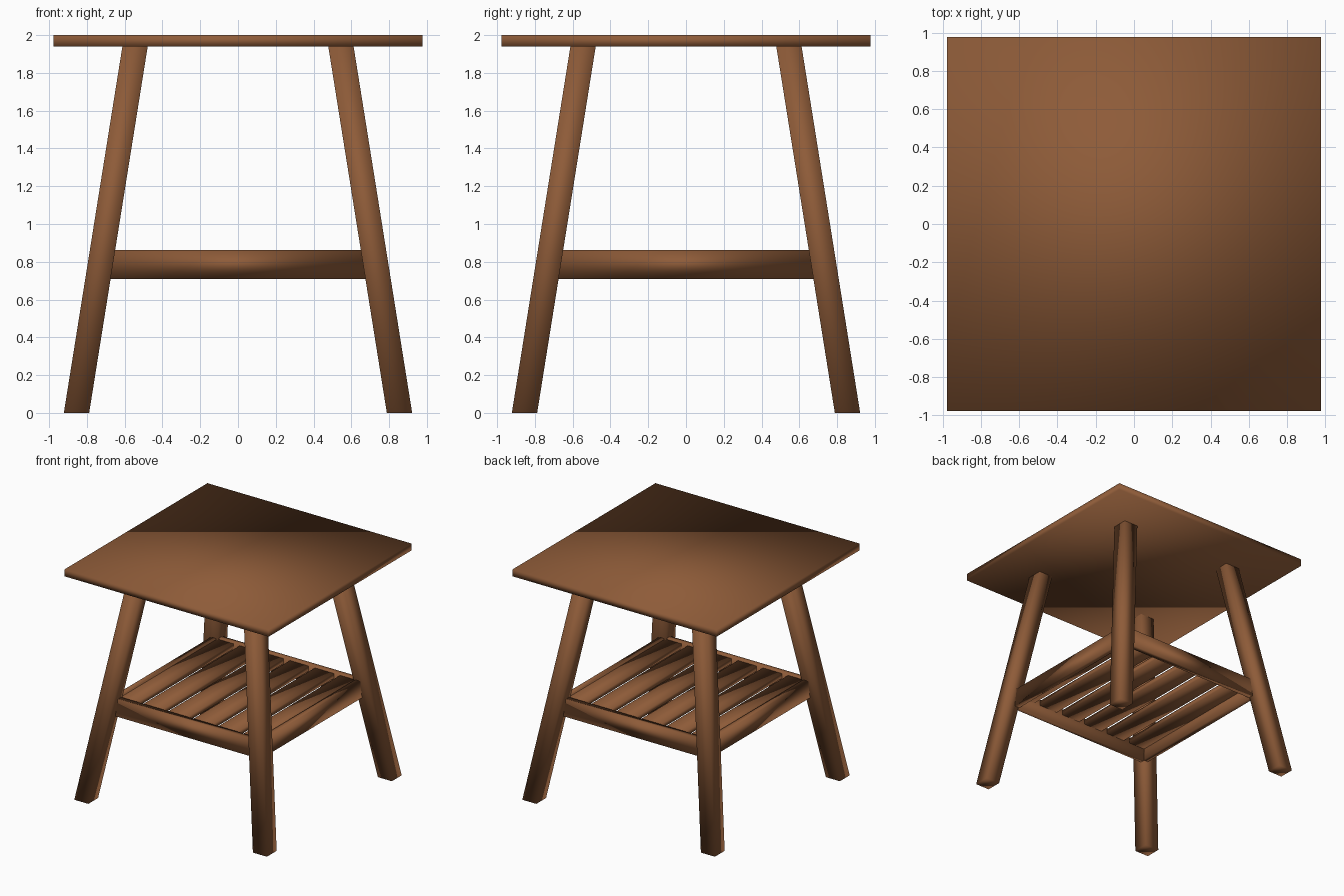
import bpy, bmesh

if "Cube" in bpy.data.objects:
    bpy.data.objects.remove(bpy.data.objects["Cube"])

wood = bpy.data.materials.new("brown wood")
wood.diffuse_color = (0.27, 0.105, 0.04, 1)
wood.use_nodes = True
wood.node_tree.nodes["Principled BSDF"].inputs["Base Color"].default_value = wood.diffuse_color


def prism(name, bottom, top, z0, z1, smooth=True):
    """Solid between two matching outlines at heights z0 and z1."""
    bm = bmesh.new()
    a = [bm.verts.new((x, y, z0)) for x, y in bottom]
    b = [bm.verts.new((x, y, z1)) for x, y in top]
    n = len(a)
    bm.faces.new(a[::-1])
    bm.faces.new(b)
    for i in range(n):
        j = (i + 1) % n
        bm.faces.new((a[i], a[j], b[j], b[i]))
    bmesh.ops.recalc_face_normals(bm, faces=bm.faces)
    me = bpy.data.meshes.new(name)
    bm.to_mesh(me)
    bm.free()
    for p in me.polygons:
        p.use_smooth = smooth
    me.materials.append(wood)
    ob = bpy.data.objects.new(name, me)
    bpy.context.collection.objects.link(ob)
    return ob


def rect(cx, cy, hx, hy):
    return [(cx - hx, cy - hy), (cx + hx, cy - hy), (cx + hx, cy + hy), (cx - hx, cy + hy)]


# Table top
prism("table_top", rect(0, 0, 0.977, 0.977), rect(0, 0, 0.977, 0.977), 1.94, 2.0)

# Four splayed legs with level ends
for sx, side in ((-1, "left"), (1, "right")):
    for sy, end in ((-1, "front"), (1, "back")):
        prism(f"{end}_{side}_leg",
              rect(sx * 0.855, sy * 0.855, 0.067, 0.067),
              rect(sx * 0.545, sy * 0.545, 0.067, 0.067), 0, 1.94)

# Mitred shelf rails
OUT, INN = 0.715, 0.667
outline = [(-OUT, -OUT), (OUT, -OUT), (INN, -INN), (-INN, -INN)]
for name in ("front_rail", "right_rail", "back_rail", "left_rail"):
    prism(name, outline, outline, 0.71, 0.863)
    outline = [(-y, x) for x, y in outline]

# Shelf slats running front to back
for i in range(6):
    r = rect((i - 2.5) * 0.24, 0, 0.09, 0.675)
    prism(f"shelf_slat_{i + 1}", r, r, 0.81, 0.853)
